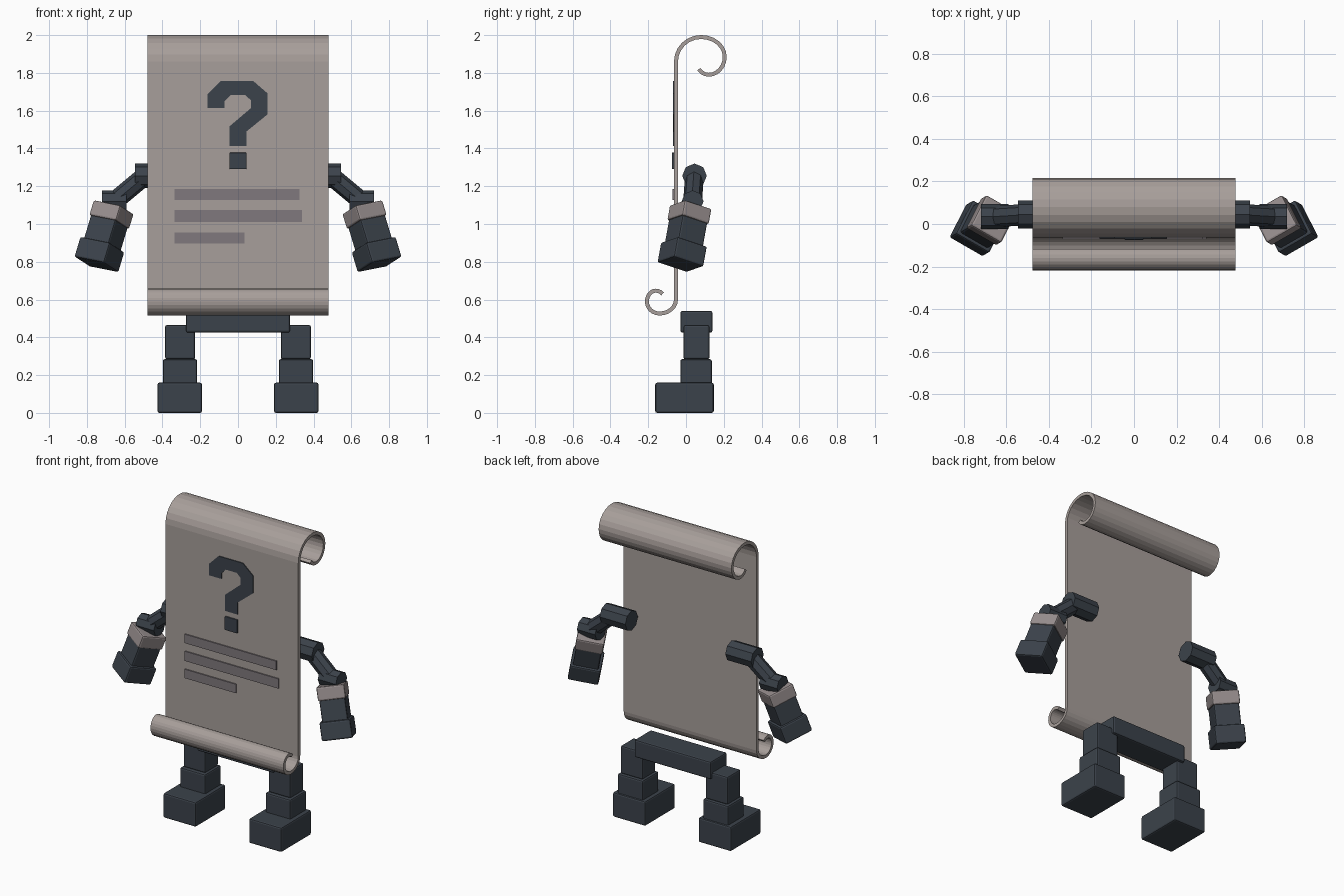
import bpy, bmesh, math
from mathutils import Vector, Matrix

if "Cube" in bpy.data.objects:
    bpy.data.objects.remove(bpy.data.objects["Cube"])


def material(name, rgb):
    m = bpy.data.materials.new(name)
    m.diffuse_color = (*rgb, 1)
    m.use_nodes = True
    m.node_tree.nodes["Principled BSDF"].inputs["Base Color"].default_value = m.diffuse_color
    return m


PAPER = material("parchment", (0.39, 0.345, 0.325))
DARK = material("dark slate", (0.044, 0.055, 0.070))
INK = material("faded ink", (0.215, 0.19, 0.205))
CUFF = material("cuff grey", (0.31, 0.27, 0.27))


def finish(name, bm, mat, bevel=0.0, mirror=False):
    bmesh.ops.recalc_face_normals(bm, faces=bm.faces[:])
    me = bpy.data.meshes.new(name)
    bm.to_mesh(me)
    bm.free()
    me.materials.append(mat)
    ob = bpy.data.objects.new(name, me)
    bpy.context.collection.objects.link(ob)
    if bevel:
        b = ob.modifiers.new("bevel", 'BEVEL')
        b.width, b.segments = bevel, 2
    if mirror:
        m = ob.modifiers.new("mirror", 'MIRROR')
        m.use_clip = False
        m.use_mirror_merge = False
    return ob


def box(name, lo, hi, mat, bevel=0.01, mirror=False):
    lo, hi = Vector(lo), Vector(hi)
    bm = bmesh.new()
    bmesh.ops.create_cube(bm, size=1, matrix=Matrix.Translation((lo + hi) / 2)
                          @ Matrix.Diagonal((*(hi - lo), 1)))
    return finish(name, bm, mat, bevel, mirror)


def octagon_rod(name, a, b, r):
    a, b = Vector(a), Vector(b)
    d = b - a
    bm = bmesh.new()
    bmesh.ops.create_cone(bm, cap_ends=True, segments=8, radius1=r, radius2=r, depth=d.length,
                          matrix=Matrix.Translation((a + b) / 2)
                          @ d.to_track_quat('Z', 'Y').to_matrix().to_4x4())
    return finish(name, bm, DARK, 0, True)


def plate(name, pts, mat, front, back):
    # flat outline in x-z pushed out of the sheet
    bm = bmesh.new()
    f = bm.faces.new([bm.verts.new((x, back, z)) for x, z in pts])
    ext = bmesh.ops.extrude_face_region(bm, geom=[f])
    vs = [v for v in ext["geom"] if isinstance(v, bmesh.types.BMVert)]
    bmesh.ops.translate(bm, verts=vs, vec=(0, front - back, 0))
    return finish(name, bm, mat)


def arc(cy, cz, ry, rz, a0, a1, n=6):
    out = []
    for i in range(n + 1):
        a = math.radians(a0 + (a1 - a0) * i / n)
        out.append((cy + ry * math.cos(a), cz + rz * math.sin(a)))
    return out


# scroll sheet: centre line in y-z from the lower curl end to the upper curl end
line = arc(-0.16, 0.60, 0.047, 0.047, 40, 90, 3)
line += arc(-0.16, 0.59, 0.047, 0.057, 90, 180)[1:]
line += arc(-0.14, 0.59, 0.067, 0.064, 180, 270)[1:]
line += arc(-0.14, 0.60, 0.087, 0.074, 270, 360)[1:]
line += arc(0.08, 1.86, 0.133, 0.13, 180, 90)
line += arc(0.08, 1.885, 0.125, 0.105, 90, 0)[1:]
line += arc(0.12, 1.885, 0.085, 0.095, 0, -90)[1:]
line += arc(0.12, 1.85, 0.06, 0.06, -90, -150, 3)[1:]
line = [Vector(p) for p in line]
W, T = 0.478, 0.0105
bm = bmesh.new()
rings = []
for i, p in enumerate(line):
    t = (line[min(i + 1, len(line) - 1)] - line[max(i - 1, 0)]).normalized()
    n = Vector((-t.y, t.x)) * T
    rings.append([bm.verts.new((x, *(p + s * n))) for x, s in ((-W, 1), (W, 1), (W, -1), (-W, -1))])
for r0, r1 in zip(rings, rings[1:]):
    for k in range(4):
        bm.faces.new((r0[k], r0[(k + 1) % 4], r1[(k + 1) % 4], r1[k]))
bm.faces.new(rings[0])
bm.faces.new(rings[-1])
finish("scroll_sheet", bm, PAPER)

# question symbol and its dot
hook = [(-.092, 1.756), (.082, 1.756), (.156, 1.692), (.156, 1.58), (.045, 1.49), (.045, 1.412),
        (-.045, 1.412), (-.045, 1.517), (.068, 1.613), (.068, 1.655), (.04, 1.682), (-.04, 1.682),
        (-.071, 1.65), (-.071, 1.613), (-.161, 1.613), (-.161, 1.687)]
plate("question_hook", hook, DARK, -0.069, -0.062)
box("question_dot", (-.045, -.075, 1.29), (.045, -.062, 1.378), DARK, 0.004)

# written lines
for i, (x1, z0, z1) in enumerate(((.325, 1.126, 1.184), (.34, 1.01, 1.073), (.034, .898, .956))):
    plate(f"written_line_{i + 1}", [(-.335, z0), (x1, z0), (x1, z1), (-.335, z1)], INK, -0.071, -0.062)

# hips and legs
box("hips", (-.275, -.03, .425), (.275, .14, .54), DARK)
box("upper_legs", (.227, -.013, .284), (.386, .124, .465), DARK, mirror=True)
box("lower_legs", (.216, -.03, .15), (.398, .137, .284), DARK, mirror=True)
box("feet", (.191, -.163, 0), (.426, .147, .16), DARK, mirror=True)

# shoulders, upper arms, elbows
octagon_rod("shoulders", (.36, .045, 1.255), (.545, .045, 1.255), .065)
octagon_rod("upper_arms", (.49, .045, 1.257), (.655, .035, 1.12), .05)
octagon_rod("elbows", (.59, .035, 1.12), (.72, .035, 1.12), .058)

# cuffs, forearms, hands strung along one tilted, twisted axis
top, bottom = Vector((.658, .025, 1.09)), Vector((.75, -.03, .785))
d = (bottom - top).normalized()
up = -d
twist = math.radians(27)
side = Vector((math.cos(twist), math.sin(twist), 0))
side = (side - up * side.dot(up)).normalized()
rot = Matrix((side, up.cross(side), up)).transposed().to_4x4()
for name, a, b, w, mat in (("cuffs", 0, .085, .168, CUFF), ("forearms", .075, .22, .155, DARK),
                           ("hands", .21, .323, .185, DARK)):
    bm = bmesh.new()
    bmesh.ops.create_cube(bm, size=1, matrix=Matrix.Translation(top + d * (a + b) / 2) @ rot
                          @ Matrix.Diagonal((w, w, b - a, 1)))
    finish(name, bm, mat, 0.01, True)
